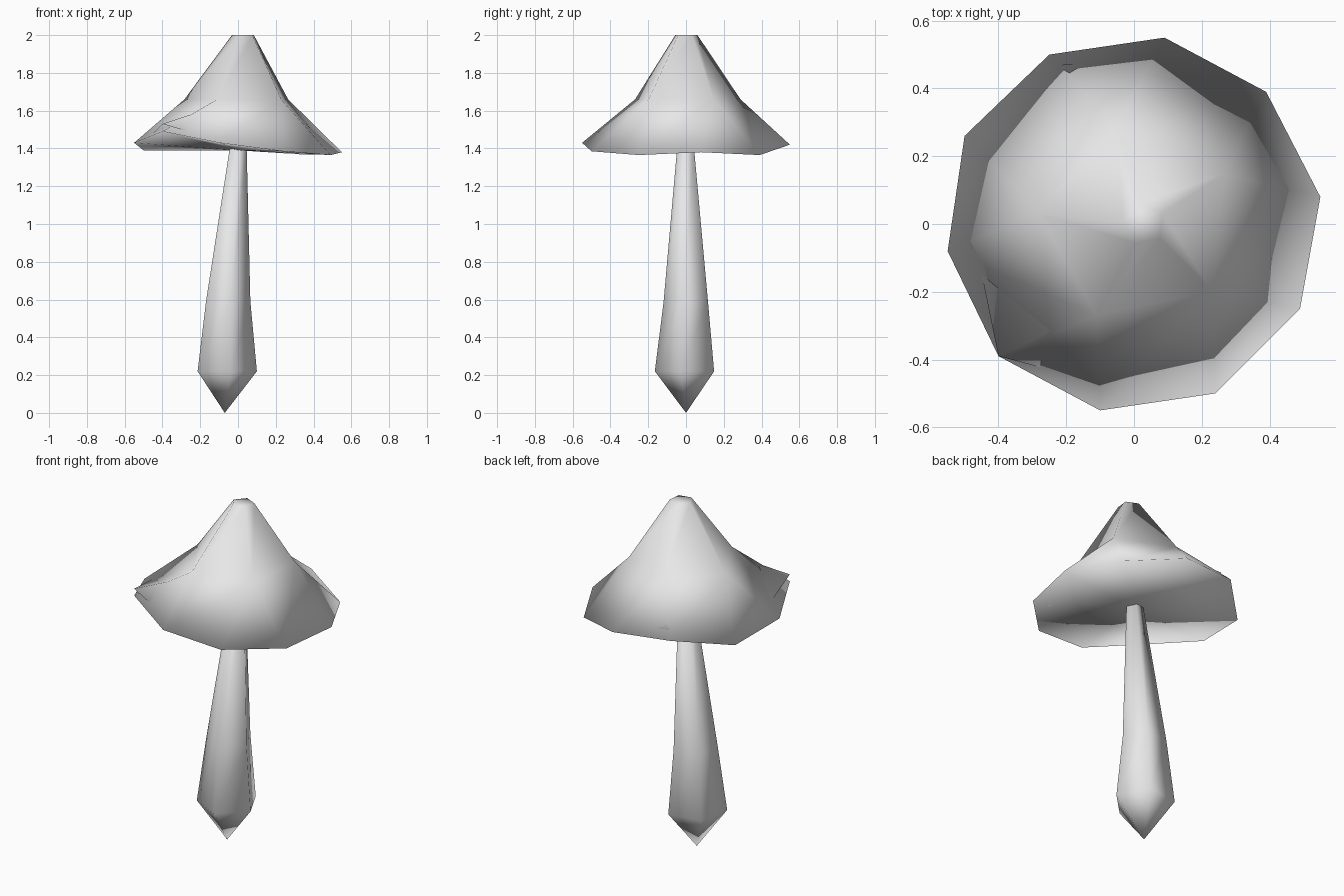
import bpy, bmesh
from math import radians, cos, sin

cube = bpy.data.objects.get("Cube")
if cube:
    bpy.data.objects.remove(cube)

grey = bpy.data.materials.new("plain_grey")
grey.use_nodes = True
grey.diffuse_color = (0.8, 0.8, 0.8, 1)
grey.node_tree.nodes["Principled BSDF"].inputs["Base Color"].default_value = (0.8, 0.8, 0.8, 1)
grey.use_backface_culling = True


def ring(bm, center, radius, start, count=5):
    """Regular polygon of vertices around the upright axis."""
    x, y, z = center
    angles = [radians(start + 360 / count * i) for i in range(count)]
    return [bm.verts.new((x + radius * cos(a), y + radius * sin(a), z)) for a in angles]


def bridge(bm, low, high):
    """Quads between two rings of equal size, facing outward."""
    n = len(low)
    for i in range(n):
        j = (i + 1) % n
        bm.faces.new((low[i], low[j], high[j], high[i]))


def fan_below(bm, loop, point):
    """Triangles closing a ring from underneath."""
    center = bm.verts.new(point)
    for i, v in enumerate(loop):
        bm.faces.new((center, loop[(i + 1) % len(loop)], v))


def finish(bm, name, inward):
    if inward:
        bmesh.ops.reverse_faces(bm, faces=bm.faces[:])
    mesh = bpy.data.meshes.new(name)
    bm.to_mesh(mesh)
    bm.free()
    for p in mesh.polygons:
        p.use_smooth = True
    mesh.materials.append(grey)
    obj = bpy.data.objects.new(name, mesh)
    bpy.context.collection.objects.link(obj)


# Wavy brims, counter-clockwise from the +x side
outer_brim = [(.55, .08, 1.38), (.39, .39, 1.365), (.09, .55, 1.42), (-.25, .50, 1.44),
              (-.50, .26, 1.39), (-.55, -.08, 1.43), (-.40, -.39, 1.49), (-.10, -.55, 1.43),
              (.24, -.50, 1.385), (.49, -.25, 1.365)]
inner_brim = [(.46, .10, 1.41), (.36, .29, 1.38), (.06, .48, 1.46), (-.21, .47, 1.48),
              (-.42, .19, 1.40), (-.47, -.05, 1.46), (-.40, -.39, 1.53), (-.10, -.47, 1.44),
              (.24, -.40, 1.39), (.39, -.24, 1.37)]


def cap(name, brim_points, shoulder_radius, shoulder_z, tip_radius, tip_z, floor_z, inward):
    """Five-sided peak flaring into the ten-sided brim, closed underneath."""
    bm = bmesh.new()
    brim = [bm.verts.new(p) for p in brim_points]
    shoulder = ring(bm, (.01, 0, shoulder_z), shoulder_radius, 30)
    tip = ring(bm, (.03, 0, tip_z), tip_radius, 30)
    for i in range(5):
        a, b, c = brim[2 * i], brim[2 * i + 1], brim[(2 * i + 2) % 10]
        after = shoulder[(i + 1) % 5]
        bm.faces.new((a, b, shoulder[i]))
        bm.faces.new((b, c, after))
        bm.faces.new((b, after, shoulder[i]))
    bridge(bm, shoulder, tip)
    bm.faces.new(tip)
    fan_below(bm, brim, (0, 0, floor_z))
    finish(bm, name, inward)


# Solid cap and the inward-facing shell around it
cap("cap_surface", inner_brim, .265, 1.63, .05, 1.985, 1.42, False)
cap("cap_shell", outer_brim, .295, 1.66, .062, 2.0, 1.39, True)


def stem(name, shrink, tip_z, inward):
    """Tapered five-sided stem ending in a pointed bulb."""
    bm = bmesh.new()
    sections = [((-.065, 0, .22), .167), ((-.058, .005, .59), .125), ((0, 0, 1.42), .046)]
    rings = [ring(bm, c, r - shrink, -9) for c, r in sections]
    fan_below(bm, rings[0], (-.07, 0, tip_z))
    bridge(bm, rings[0], rings[1])
    bridge(bm, rings[1], rings[2])
    bm.faces.new(rings[2])
    finish(bm, name, inward)


# Solid stem and the inward-facing shell around it
stem("stem_surface", .014, .04, False)
stem("stem_shell", 0, 0, True)
